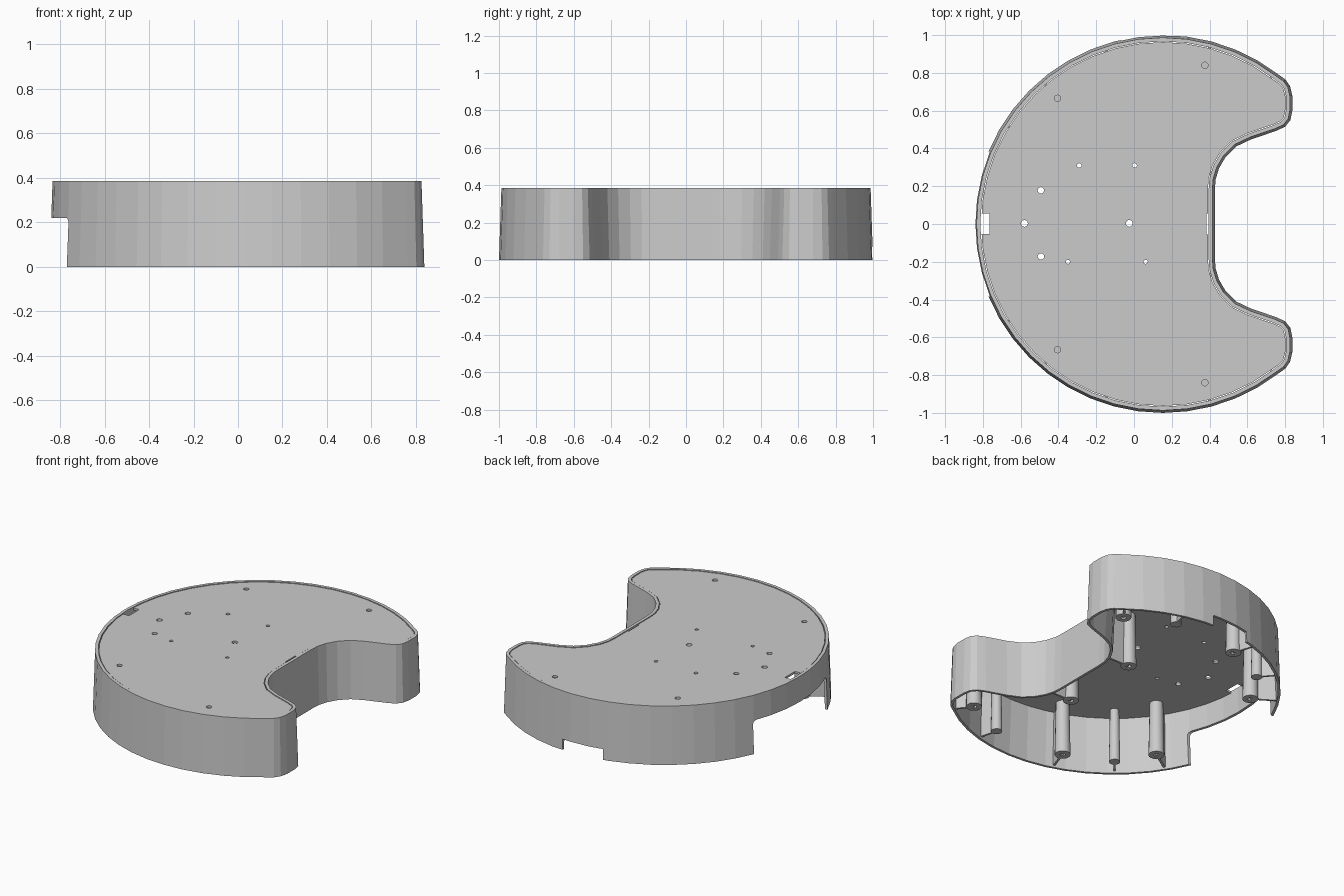
import bpy, bmesh, math
from mathutils import Vector, Matrix

if "Cube" in bpy.data.objects:
    bpy.data.objects.remove(bpy.data.objects["Cube"])

CX, H = 0.153, 0.385      # centre of the big arc, total height


def link(bm, name):
    bmesh.ops.recalc_face_normals(bm, faces=bm.faces)
    me = bpy.data.meshes.new(name)
    bm.to_mesh(me)
    bm.free()
    ob = bpy.data.objects.new(name, me)
    bpy.context.collection.objects.link(ob)
    return ob


def loft(name, loops, cyclic=False):
    """Skin a stack of equal-length loops, capped or closed on itself."""
    bm = bmesh.new()
    rows = [[bm.verts.new(p) for p in lp] for lp in loops]
    n = len(rows[0])
    pairs = list(zip(rows, rows[1:])) + ([(rows[-1], rows[0])] if cyclic else [])
    for a, b in pairs:
        for i in range(n):
            j = (i + 1) % n
            bm.faces.new((a[i], a[j], b[j], b[i]))
    if not cyclic:
        bm.faces.new(rows[0])
        bm.faces.new(rows[-1])
    return link(bm, name)


def box(name, lo, hi, angle=0, origin=(0, 0), fillet=0):
    """Box given in a local frame that is turned by angle about origin."""
    lo, hi = Vector(lo), Vector(hi)
    bm = bmesh.new()
    bmesh.ops.create_cube(bm, size=1)
    for v in bm.verts:
        v.co = Vector([(lo[k] + hi[k]) / 2 + v.co[k] * (hi[k] - lo[k]) for k in range(3)])
    if fillet:
        es = [e for e in bm.edges if all(v.co.z > hi.z - 1e-4 for v in e.verts)
              and abs(e.verts[0].co.x - e.verts[1].co.x) > 1e-4]
        bmesh.ops.bevel(bm, geom=es, offset=fillet, segments=4, profile=0.5, affect='EDGES')
    bm.transform(Matrix.Translation((*origin, 0)) @ Matrix.Rotation(angle, 4, 'Z'))
    return link(bm, name)


def circle(x, y, r, z, n=16):
    return [(x + r * math.cos(2 * math.pi * i / n), y + r * math.sin(2 * math.pi * i / n), z)
            for i in range(n)]


def cut(target, cutters):
    for c in cutters:
        m = target.modifiers.new("cut", 'BOOLEAN')
        m.operation, m.solver, m.object = 'DIFFERENCE', 'EXACT', c
        bpy.context.view_layer.objects.active = target
        bpy.ops.object.modifier_apply(modifier=m.name)
        bpy.data.objects.remove(c)


# Crescent outline: big arc, rounded tip and concave bay, mirrored in y
half = [(CX + math.cos(math.radians(a)), math.sin(math.radians(a)))
        for a in [180 - 7.5 * i for i in range(18)]]
half += [(0.802, 0.765), (0.826, 0.73), (0.838, 0.68), (0.838, 0.60), (0.828, 0.55),
         (0.80, 0.515), (0.75, 0.492), (0.62, 0.448), (0.54, 0.41), (0.485, 0.355),
         (0.45, 0.295), (0.432, 0.235), (0.428, 0.18)]
outline = half + [(x, -y) for x, y in reversed(half[1:])]


def inset(d, z):
    """Outline moved inwards by d (clockwise loop, mitred corners)."""
    out, n = [], len(outline)
    for i in range(n):
        p0, p, p1 = (Vector(outline[(i + k) % n]) for k in (-1, 0, 1))
        e0, e1 = (p - p0).normalized(), (p1 - p).normalized()
        n0, n1 = Vector((e0.y, -e0.x)), Vector((e1.y, -e1.x))
        q = p + (n0 + n1) * (d / (1 + n0.dot(n1)))
        out.append((q.x, q.y, z))
    return out


# Outer wall with slight draft
wall = loft("outer_wall", [inset(0, 0), inset(0.013, H), inset(0.033, H), inset(0.016, 0)], True)
cutters = [box("c_left_opening", (-1.1, -0.385, -0.1), (-0.5, 0.385, 0.22), fillet=0.025),
           box("c_back_notch", (-0.07, 0.85, -0.1), (0.21, 1.1, 0.07))]
for a in (120.2, 140, -120.2, -140):
    cutters.append(box("c_window", (0.9, -0.053, 0.312), (1.1, 0.053, 0.5),
                       math.radians(a), (CX, 0)))
cut(wall, cutters)

# Top plate with slots and holes
plate = loft("top_plate", [inset(0.037, H - 0.017), inset(0.037, H - 0.003)])
cutters = [box("c_slot", (-0.9, -0.052, 0.3), (-0.765, 0.055, 0.5)),
           box("c_slot", (0.383, -0.055, 0.3), (0.45, 0.055, 0.5))]
screws = [(-0.405, 0.665), (0.375, 0.84), (-0.405, -0.665), (0.375, -0.84)]
holes = [(-0.29, 0.31, 0.012), (0.003, 0.31, 0.012), (-0.493, 0.178, 0.017),
         (-0.493, -0.172, 0.017), (-0.58, 0.003, 0.018), (-0.025, 0.003, 0.018),
         (-0.35, -0.2, 0.011), (0.062, -0.2, 0.011)] + [(x, y, 0.017) for x, y in screws]
for x, y, r in holes:
    cutters.append(loft("c_hole", [circle(x, y, r, 0.3), circle(x, y, r, 0.5)]))
cut(plate, cutters)

# Posts under the plate, each tied to the wall by a thin rib
ZT, ZB = H - 0.016, 0.012


def rib(x, y):
    if 0.2 < x < 0.3:                       # bay posts tie straight to the inner wall
        box("post_rib", (x, y - 0.007, ZB), (0.427, y + 0.007, ZT))
    else:
        box("post_rib", (math.hypot(x - CX, y), -0.007, ZB), (0.98, 0.007, ZT),
            math.atan2(y, x - CX), (CX, 0))


for s in (1, -1):
    for x, y in [(0.67, 0.70), (0.27, 0.27), (-0.11, 0.80), (-0.545, 0.44)]:
        post = loft("mounting_post", [circle(x, y, 0.041, ZT), circle(x, y, 0.048, ZB),
                                      circle(x, y, 0.016, ZB), circle(x, y, 0.016, 0.14)])
        rib(x, y * s)
        for v in post.data.vertices:
            v.co.y *= s
        if s < 0:
            post.data.flip_normals()
for x, y in screws:
    loft("screw_post", [circle(x, y, 0.028, ZT), circle(x, y, 0.034, ZB)])
    rib(x, y)

for ob in bpy.data.objects:
    if ob.name.startswith(("mounting", "screw")):
        bpy.ops.object.select_all(action='DESELECT')
        ob.select_set(True)
        bpy.context.view_layer.objects.active = ob
        bpy.ops.object.shade_smooth_by_angle()
